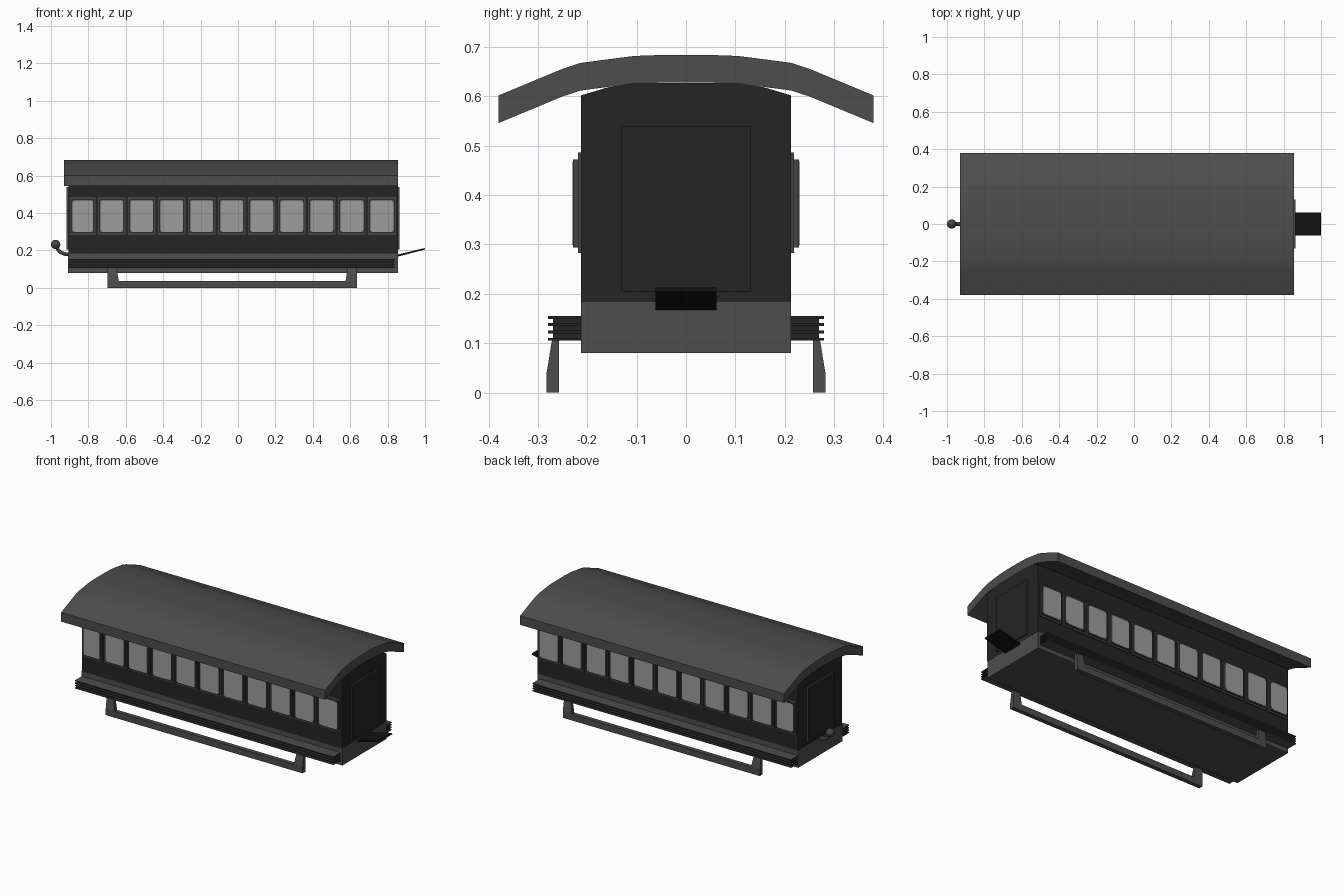
import bpy, bmesh, math
from mathutils import Vector

if "Cube" in bpy.data.objects:
    bpy.data.objects.remove(bpy.data.objects["Cube"])


def mat(name, v):
    m = bpy.data.materials.new(name)
    m.diffuse_color = (v, v, v, 1)
    m.use_nodes = True
    m.node_tree.nodes["Principled BSDF"].inputs["Base Color"].default_value = m.diffuse_color
    return m


GREY = mat("dark grey", 0.075)
BLACK = mat("near black", 0.018)
COAL = mat("coal black", 0.006)
GLASS = mat("pale glass", 0.34)
FRAME = mat("frame grey", 0.06)


def finish(name, bm, mats):
    bmesh.ops.recalc_face_normals(bm, faces=bm.faces)
    me = bpy.data.meshes.new(name)
    bm.to_mesh(me)
    bm.free()
    for m in mats:
        me.materials.append(m)
    ob = bpy.data.objects.new(name, me)
    bpy.context.collection.objects.link(ob)
    return ob


def prism(name, pts, axis, a, b, mats):
    """Extrude a 2D outline along x (pts = y,z) or y (pts = x,z)."""
    bm = bmesh.new()
    put = (lambda p, t: (t, p[0], p[1])) if axis == 'x' else (lambda p, t: (p[0], t, p[1]))
    f = bm.faces.new([bm.verts.new(put(p, a)) for p in pts])
    new = bmesh.ops.extrude_face_region(bm, geom=[f])['geom']
    d = Vector(put((0, 0), b - a))
    bmesh.ops.translate(bm, vec=d, verts=[v for v in new if isinstance(v, bmesh.types.BMVert)])
    return finish(name, bm, mats)


def box(name, x0, x1, y0, y1, z0, z1, mats):
    return prism(name, [(x0, z0), (x1, z0), (x1, z1), (x0, z1)], 'y', y0, y1, mats)


def rounded(x0, x1, z0, z1, r, n=4):
    pts = []
    for k, (cx, cz) in enumerate([(x1 - r, z1 - r), (x0 + r, z1 - r), (x0 + r, z0 + r), (x1 - r, z0 + r)]):
        for i in range(n + 1):
            a = math.pi / 2 * (k + i / n)
            pts.append((cx + r * math.cos(a), cz + r * math.sin(a)))
    return pts


def smooth(ob, deg=30):
    bpy.ops.object.select_all(action='DESELECT')
    ob.select_set(True)
    bpy.context.view_layer.objects.active = ob
    bpy.ops.object.shade_smooth_by_angle(angle=math.radians(deg))


# Chassis and carriage body
box("chassis", -0.908, 0.855, -0.213, 0.213, 0.08, 0.185, [GREY])
prism("body", [(-0.213, 0.183), (0.213, 0.183), (0.213, 0.602), (0.16, 0.618), (0.11, 0.627),
               (-0.11, 0.627), (-0.16, 0.618), (-0.213, 0.602)], 'x', -0.907, 0.856, [BLACK])

# Arched roof with overhanging eaves
half = [(0.05, 0.684), (0.105, 0.682), (0.16, 0.675), (0.213, 0.668), (0.25, 0.656), (0.38, 0.602)]
top = [(-y, z) for y, z in reversed(half)] + half
under = [(y, z - 0.056) for y, z in reversed(top)]
smooth(prism("roof", top + under, 'x', -0.93, 0.855, [GREY]))

# End doors: black face with grey edges
for end, x0, x1 in (("rear", 0.855, 0.864), ("lead", -0.916, -0.907)):
    door = box(end + "_door", x0, x1, -0.131, 0.131, 0.205, 0.54, [BLACK, GREY])
    for p in door.data.polygons:
        p.material_index = 0 if abs(p.normal.x) > 0.5 else 1

for s, side in ((-1, "front"), (1, "back")):
    # Eleven windows: backing, raised frame, rounded glass
    for i in range(11):
        x0 = -0.749 + 0.1605 * (i - 1)
        x1 = x0 + 0.148
        x0 = max(x0, -0.897)
        n = f"{side}_window_{i + 1}"
        box(n + "_surround", x0, x1, s * 0.21, s * 0.219, 0.283, 0.486, [FRAME])
        box(n + "_frame", x0 + 0.008, x1 - 0.008, s * 0.215, s * 0.2285, 0.294, 0.472, [FRAME])
        prism(n + "_glass", rounded(x0 + 0.013, x1 - 0.013, 0.299, 0.468, 0.014), 'y',
              s * 0.224, s * 0.2295, [GLASS])

    # Running board: dark core with four grey slats
    box(side + "_board_core", -0.9, 0.835, s * 0.2, s * 0.27, 0.107, 0.152, [BLACK])
    for i in range(4):
        z = 0.105 + i * 0.0147
        slat = box(f"{side}_board_slat_{i + 1}", -0.907, 0.842, s * 0.2, s * 0.28, z, z + 0.006, [GREY, BLACK])
        for p in slat.data.polygons:
            p.material_index = 1 if abs(p.normal.x) > 0.5 else 0

    # Skid rail with two legs leaning inward
    box(side + "_skid_rail", -0.697, 0.635, s * 0.257, s * 0.283, 0, 0.038, [GREY])
    for k, (xo, xi) in enumerate([(-0.697, -0.637), (0.635, 0.575)]):
        leg = box(f"{side}_skid_leg_{k + 1}", xo, xi, s * 0.257, s * 0.283, 0.036, 0.11, [GREY])
        for v in leg.data.vertices:
            if v.co.z > 0.1:
                if abs(v.co.y) > 0.27:
                    v.co.y = s * 0.271
                if abs(v.co.x - xi) < 0.01:
                    v.co.x += 0.012 * (1 if xo > xi else -1)

# Rear coupling plate, sloping upward
prism("coupling_plate", [(0.85, 0.166), (1.0, 0.205), (0.998, 0.213), (0.85, 0.177)], 'y', -0.062, 0.062, [COAL])

# Lead coupling hook with ball
cu = bpy.data.curves.new("coupling_hook", 'CURVE')
cu.dimensions = '3D'
cu.bevel_depth = 0.01
cu.bevel_resolution = 3
cu.use_fill_caps = True
pts = [(-0.89, 0.18), (-0.925, 0.181), (-0.947, 0.189), (-0.962, 0.203), (-0.972, 0.225)]
sp = cu.splines.new('POLY')
sp.points.add(len(pts) - 1)
for p, (x, z) in zip(sp.points, pts):
    p.co = (x, 0, z, 1)
cu.materials.append(FRAME)
bpy.context.collection.objects.link(bpy.data.objects.new("coupling_hook", cu))

bm = bmesh.new()
bmesh.ops.create_uvsphere(bm, u_segments=20, v_segments=12, radius=0.025)
bmesh.ops.translate(bm, vec=(-0.975, 0, 0.232), verts=bm.verts)
smooth(finish("coupling_ball", bm, [FRAME]), 40)
